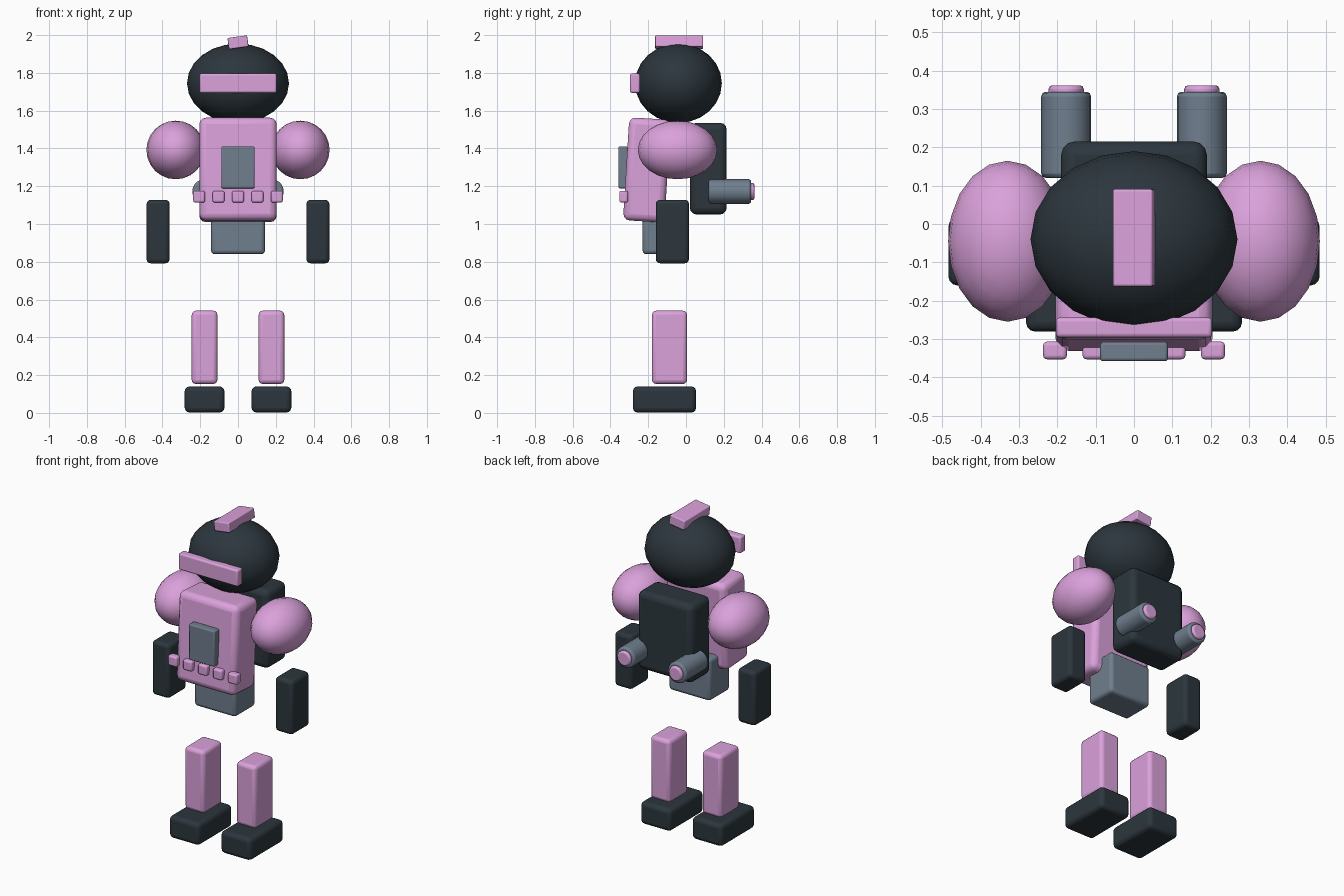
import bpy
import math

cube = bpy.data.objects.get("Cube")
if cube:
    bpy.data.objects.remove(cube, do_unlink=True)


def material(name, colour):
    m = bpy.data.materials.new(name)
    m.use_nodes = True
    m.diffuse_color = (*colour, 1)
    m.node_tree.nodes["Principled BSDF"].inputs["Base Color"].default_value = (*colour, 1)
    return m


PINK = material("orchid pink", (0.71, 0.36, 0.71))
GREY = material("slate grey", (0.16, 0.21, 0.27))
DARK = material("charcoal", (0.025, 0.037, 0.047))


def finish(name, mat, bevel=0, segments=3):
    """Name, colour, bevel and smooth the active object."""
    ob = bpy.context.object
    ob.name = name
    ob.data.materials.append(mat)
    bpy.ops.object.transform_apply(location=False, rotation=False, scale=True)
    if bevel:
        mod = ob.modifiers.new("Rounded edges", "BEVEL")
        mod.width = bevel
        mod.segments = segments
        mod.limit_method = "ANGLE"
        mod.angle_limit = math.radians(40)
    bpy.ops.object.shade_smooth_by_angle(angle=math.radians(40))
    return ob


def box(name, mat, centre, size, bevel, tilt=(0, 0, 0)):
    bpy.ops.mesh.primitive_cube_add(size=1, location=centre,
                                    rotation=[math.radians(a) for a in tilt])
    bpy.context.object.scale = size
    return finish(name, mat, bevel)


def ball(name, mat, centre, radii):
    bpy.ops.mesh.primitive_uv_sphere_add(segments=20, ring_count=12, radius=1, location=centre)
    bpy.context.object.scale = radii
    return finish(name, mat)


def tube(name, mat, x, z, y0, y1, radius, bevel):
    bpy.ops.mesh.primitive_cylinder_add(vertices=20, radius=radius, depth=y1 - y0,
                                        location=(x, (y0 + y1) / 2, z),
                                        rotation=(math.pi / 2, 0, 0))
    return finish(name, mat, bevel, 2)


# Head with visor and tilted crest
ball("head", DARK, (0, -0.04, 1.745), (0.27, 0.23, 0.21))
box("visor", PINK, (0, -0.27, 1.745), (0.408, 0.052, 0.102), 0.01)
box("crest", PINK, (0, -0.036, 1.962), (0.105, 0.254, 0.06), 0.006, (0, -8, 0))

# Body
box("torso", PINK, (0, -0.207, 1.286), (0.41, 0.22, 0.545), 0.035, (-3.5, 0, 0))
box("chest_panel", GREY, (0, -0.333, 1.3), (0.177, 0.05, 0.222), 0.008)
box("pelvis", GREY, (0, -0.13, 0.97), (0.286, 0.2, 0.26), 0.02)

# Row of belt pouches
for i in range(5):
    box(f"belt_pouch_{i + 1}", PINK, ((i - 2) * 0.103, -0.33, 1.145),
        (0.062, 0.046, 0.062), 0.01)

# Backpack
box("backpack", DARK, (0, 0.118, 1.293), (0.38, 0.195, 0.485), 0.035)

# Paired parts
for side, s in (("left", 1), ("right", -1)):
    tube(f"{side}_thruster", GREY, s * 0.177, 1.172, 0.12, 0.345, 0.065, 0.012)
    tube(f"{side}_thruster_nozzle", PINK, s * 0.177, 1.172, 0.3, 0.362, 0.046, 0.01)
    ball(f"{side}_shoulder", PINK, (s * 0.33, -0.045, 1.392), (0.155, 0.21, 0.155))
    box(f"{side}_forearm", DARK, (s * 0.423, -0.072, 0.96), (0.122, 0.176, 0.336), 0.022)
    box(f"{side}_shin", PINK, (s * 0.177, -0.087, 0.347), (0.136, 0.186, 0.388), 0.022)
    box(f"{side}_foot", DARK, (s * 0.177, -0.114, 0.071), (0.21, 0.334, 0.138), 0.025)
